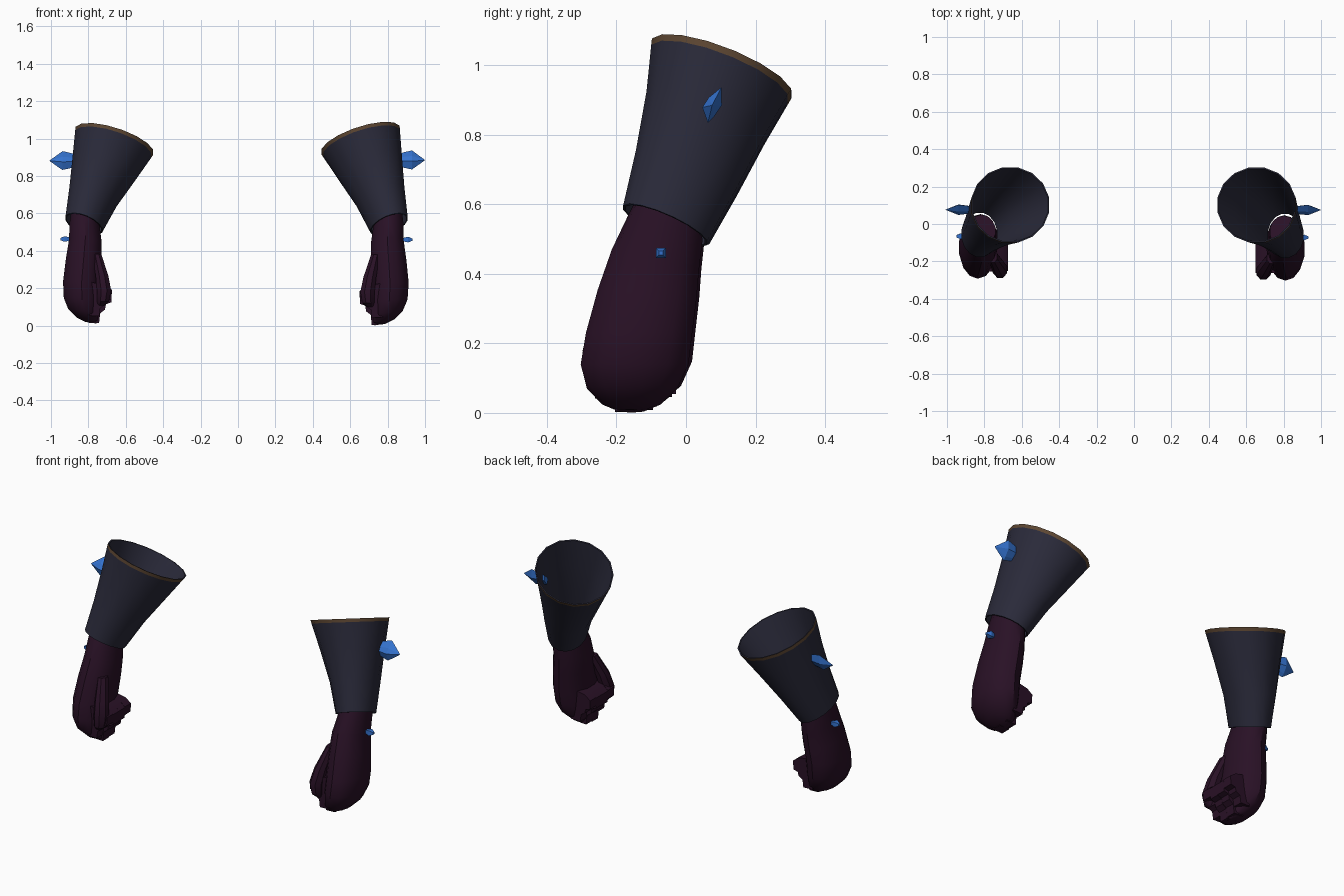
import bpy, bmesh, math

if "Cube" in bpy.data.objects:
    bpy.data.objects.remove(bpy.data.objects["Cube"])


def material(name, rgb):
    m = bpy.data.materials.new(name)
    m.diffuse_color = (*rgb, 1)
    m.use_nodes = True
    m.node_tree.nodes["Principled BSDF"].inputs["Base Color"].default_value = m.diffuse_color
    return m


SLATE = material("dark_slate_leather", (0.023, 0.023, 0.042))
BROWN = material("brown_trim", (0.11, 0.062, 0.032))
PLUM = material("dark_plum_glove", (0.022, 0.0055, 0.019))
BLUE = material("blue_crystal", (0.035, 0.17, 0.62))


def place(p, side):
    """Right glove as drawn; left one mirrored with a slightly different pose."""
    x, y, z = p
    if side == "right":
        return p
    return (-(x + 0.028 - 0.022 * z), y + 0.012 * (1 - z), z + 0.01 - 0.015 * z)


def finish(bm, name, mats, smooth=35):
    bmesh.ops.recalc_face_normals(bm, faces=bm.faces)
    me = bpy.data.meshes.new(name)
    bm.to_mesh(me)
    bm.free()
    ob = bpy.data.objects.new(name, me)
    bpy.context.collection.objects.link(ob)
    for m in mats:
        me.materials.append(m)
    if smooth:
        bpy.ops.object.select_all(action='DESELECT')
        ob.select_set(True)
        bpy.context.view_layer.objects.active = ob
        bpy.ops.object.shade_smooth_by_angle(angle=math.radians(smooth))
    return ob


def ring(cx, cy, cz, rx, ry, sx, sy, n):
    """Ellipse seen from above, lying in a plane tilted by slopes sx, sy."""
    pts = []
    for i in range(n):
        a = 2 * math.pi * (i + 0.5) / n
        dx, dy = rx * math.cos(a), ry * math.sin(a)
        pts.append((cx + dx, cy + dy, cz + sx * dx - sy * dy))
    return pts


def loft(rings, name, side, mats, rule=None, closed=False, smooth=35):
    bm = bmesh.new()
    loops = [[bm.verts.new(place(p, side)) for p in r] for r in rings]
    n = len(loops[0])
    for k in range(len(loops) if closed else len(loops) - 1):
        a, b = loops[k], loops[(k + 1) % len(loops)]
        for i in range(n):
            j = (i + 1) % n
            f = bm.faces.new((a[i], a[j], b[j], b[i]))
            f.material_index = rule(k) if rule else 0
    if not closed:
        bm.faces.new(loops[0])
        bm.faces.new(loops[-1])
    return finish(bm, name, mats, smooth)


def mix(a, b, t):
    return tuple(u + (v - u) * t for u, v in zip(a, b))


# Flared cuff sections: centre, radii, tilt
low = (.808, -.06, .54, .101, .123, .34, .42)
mid1 = (.762, -.001, .69, .13, .146, .32, .40)
mid2 = (.705, .055, .85, .174, .172, .31, .38)
top = (.655, .102, .993, .213, .204, .30, .36)
outer = [low, mid1, mid2, mix(mid2, top, .88), top]


def shrink(s, d=.007):
    return s[:3] + (s[3] - d, s[4] - d) + s[5:]


# Glove hand sections, wrist to knuckles
hand = [
    (.80, -.04, .62, .075, .085, .2, .4),
    (.803, -.06, .53, .083, .107, .2, .35),
    (.798, -.088, .44, .09, .125, .1, .25),
    (.805, -.112, .34, .098, .142, .05, .1),
    (.813, -.135, .23, .102, .153, 0, 0),
    (.810, -.148, .14, .099, .155, 0, 0),
    (.795, -.155, .07, .088, .130, .1, 0),
    (.775, -.157, .025, .062, .085, .15, 0),
    (.760, -.157, .006, .03, .04, .15, 0),
]
thumb = [
    (.735, -.18, .38, .025, .035, 0, 0),
    (.705, -.232, .26, .037, .045, 0, 0),
    (.692, -.255, .18, .041, .046, 0, 0),
    (.697, -.255, .12, .034, .038, 0, 0),
    (.705, -.25, .10, .018, .02, 0, 0),
]
# Curled finger outline (x, z): knuckle, crease, folded tip
finger = [(.775, .003), (.715, .0), (.71, .055), (.685, .075), (.68, .105),
          (.652, .115), (.65, .18), (.685, .21), (.78, .23)]
finger_rows = [(-.262, -.205, .042), (-.205, -.15, .003),
               (-.15, -.095, .008), (-.095, -.04, .045)]

# Crystal sections: (x, scale)
BIG_OUTLINE = [(.027, .052), (.028, .0), (.004, -.035), (-.012, -.05),
               (-.028, -.006), (-.010, .022)]
SMALL_OUTLINE = [(.015, .015), (-.015, .015), (-.015, -.015), (.015, -.015)]


def crystal(name, side, outline, cy, cz, sections):
    rings = [[(x, cy + s * y, cz + s * z) for y, z in outline] for x, s in sections]
    loft(rings, name, side, [BLUE], smooth=0)


for side in ("right", "left"):
    # Cuff with brown band at the rim, open at both ends
    sections = outer + [shrink(s) for s in reversed(outer)]
    loft([ring(*s, 16) for s in sections], side + "_cuff", side, [SLATE, BROWN],
         rule=lambda k: 1 if k == 3 else 0, closed=True)

    # Glove and thumb
    loft([ring(*s, 14) for s in hand], side + "_glove_hand", side, [PLUM])
    loft([ring(*s, 8) for s in thumb], side + "_thumb", side, [PLUM])

    # Four fingers folded on the palm
    bm = bmesh.new()
    for y0, y1, lift in finger_rows:
        ends = []
        for y in (y0, y1):
            ends.append([bm.verts.new(place((x, y, z + lift * max(0, 1 - z / .2)), side))
                         for x, z in finger])
        a, b = ends
        bm.faces.new(a)
        bm.faces.new(b)
        for i in range(len(a)):
            j = (i + 1) % len(a)
            bm.faces.new((a[i], a[j], b[j], b[i]))
    finish(bm, side + "_fingers", [PLUM], 30)

    # Crystals on the outer side of the cuff and wrist
    crystal(side + "_cuff_crystal", side, BIG_OUTLINE, .075, .885,
            [(.855, .6), (.885, .8), (.93, 1), (.998, .04)])
    crystal(side + "_wrist_crystal", side, SMALL_OUTLINE, -.072, .46,
            [(.875, .5), (.91, 1), (.932, .4)])
